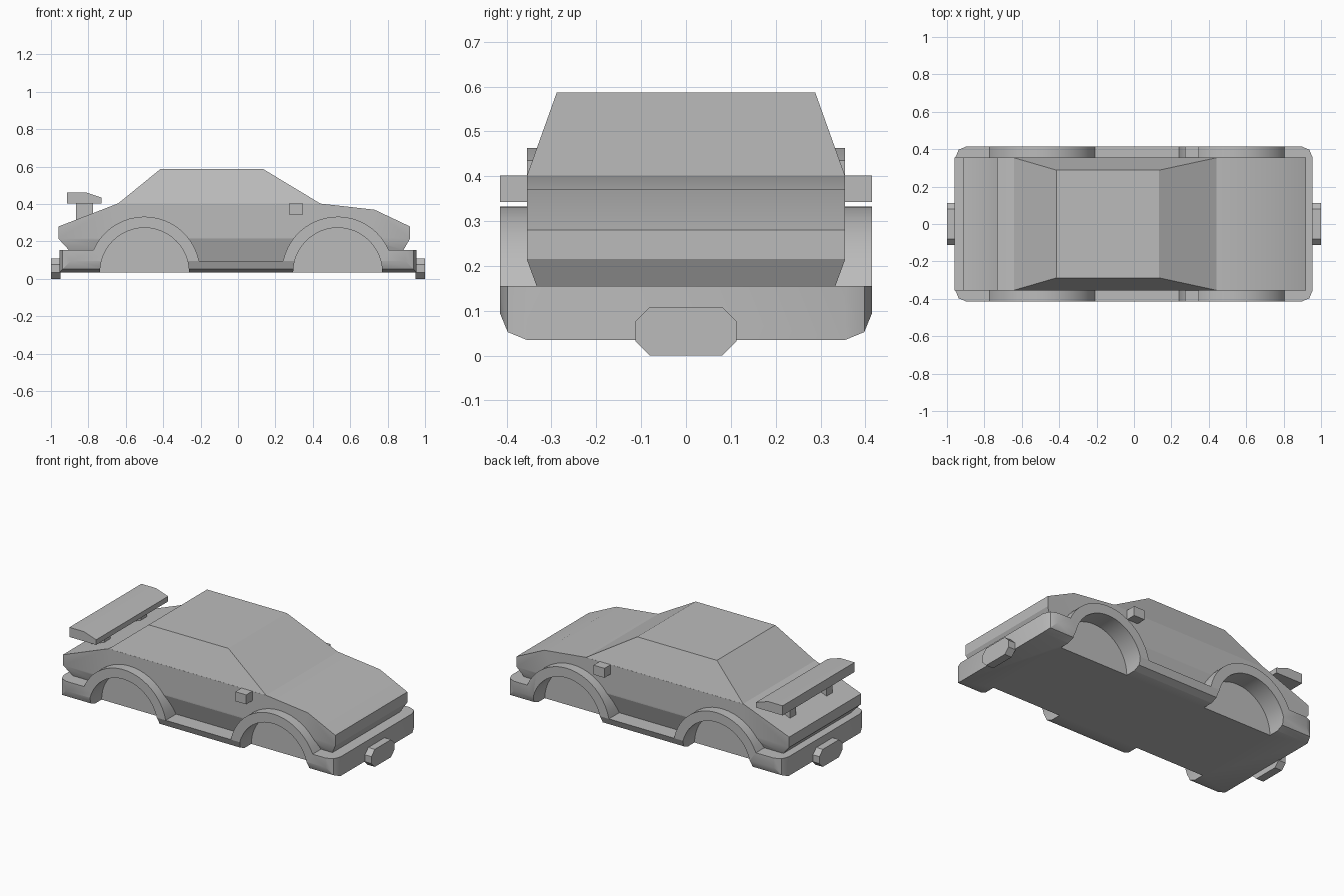
import bpy
import bmesh
from math import asin, cos, pi, radians, sin
from mathutils import Matrix

if "Cube" in bpy.data.objects:
    bpy.data.objects.remove(bpy.data.objects["Cube"])

paint = bpy.data.materials.new("plain grey")
grey = (0.5, 0.5, 0.5, 1)
paint.use_nodes = True
paint.diffuse_color = grey
paint.node_tree.nodes["Principled BSDF"].inputs["Base Color"].default_value = grey


def finish(name, bm):
    bmesh.ops.recalc_face_normals(bm, faces=bm.faces)
    mesh = bpy.data.meshes.new(name)
    bm.to_mesh(mesh)
    bm.free()
    obj = bpy.data.objects.new(name, mesh)
    bpy.context.collection.objects.link(obj)
    mesh.materials.append(paint)
    return obj


def hull(name, points):
    """Convex solid around points, mirrored across y = 0."""
    bm = bmesh.new()
    for x, y, z in points:
        bm.verts.new((x, y, z))
        bm.verts.new((x, -y, z))
    bmesh.ops.convex_hull(bm, input=bm.verts)
    bmesh.ops.dissolve_limit(bm, angle_limit=radians(1), verts=bm.verts, edges=bm.edges)
    return finish(name, bm)


def extrude(name, profile, y0, y1, corner=0):
    """Side profile (x, z) extruded from y0 to y1, with optional rounded end corners."""
    bm = bmesh.new()
    face = bm.faces.new([bm.verts.new((x, y0, z)) for x, z in profile])
    new = bmesh.ops.extrude_face_region(bm, geom=[face])["geom"]
    moved = [v for v in new if isinstance(v, bmesh.types.BMVert)]
    bmesh.ops.translate(bm, verts=moved, vec=(0, y1 - y0, 0))
    if corner:
        end = max(v.co.x for v in bm.verts) - 0.001
        edges = [e for e in bm.edges
                 if all(abs(v.co.x) > end for v in e.verts)
                 and abs(e.verts[0].co.y - e.verts[1].co.y) < 0.001]
        bmesh.ops.bevel(bm, geom=edges, offset=corner, segments=2, profile=0.5, affect='EDGES')
    return finish(name, bm)


def box(x0, x1, z0, z1):
    return [(x0, z0), (x1, z0), (x1, z1), (x0, z1)]


# Lower shell with sills, bumpers and wheel arches
BASE, BUMPER, SILL = 0.035, 0.155, 0.095
ARCH, WELL = 0.298, 0.238
REAR, FRONT = -0.5, 0.533


def arch(cx, z_start, z_end, steps=20):
    a = pi - asin((z_start - BASE) / ARCH)
    b = asin((z_end - BASE) / ARCH)
    angles = [a + (b - a) * i / steps for i in range(steps + 1)]
    return [(cx + ARCH * cos(t), BASE + ARCH * sin(t)) for t in angles]


outline = [(-0.955, BASE), (-0.955, BUMPER)]
outline += arch(REAR, BUMPER, SILL) + arch(FRONT, SILL, BUMPER)
outline += [(0.955, BUMPER), (0.955, BASE)]
lower_shell = extrude("lower_shell", outline, -0.415, 0.415, corner=0.06)

# Upper body, tapering in towards the bumpers
body = hull("upper_body", [
    (-0.905, 0.333, 0.155), (0.885, 0.333, 0.155),
    (-0.96, 0.355, 0.215), (0.92, 0.355, 0.215),
    (-0.96, 0.355, 0.28), (0.92, 0.355, 0.28),
    (0.73, 0.355, 0.37), (0.445, 0.355, 0.402), (-0.645, 0.355, 0.402)])

# Door bottoms between the arches
doors = hull("door_bottoms", [
    (x, y, z) for x in (-0.32, 0.35)
    for y, z in ((0.31, 0.085), (0.333, 0.155), (0.355, 0.215))])

# Cabin
cabin = hull("cabin", [
    (-0.645, 0.355, 0.4), (0.445, 0.355, 0.4),
    (-0.415, 0.288, 0.587), (0.135, 0.288, 0.587)])

# Wheel wells cut into the shell and body
cutters = []
for cx in (REAR, FRONT):
    for side in (-1, 1):
        bm = bmesh.new()
        place = Matrix.Translation((cx, side * 0.44, BASE)) @ Matrix.Rotation(pi / 2, 4, 'X')
        bmesh.ops.create_cone(bm, cap_ends=True, segments=48, radius1=WELL,
                              radius2=WELL, depth=0.3, matrix=place)
        cutter = finish("wheel_well_cutter", bm)
        cutter.hide_render = True
        cutters.append(cutter)
for obj in (lower_shell, body, doors):
    bpy.context.view_layer.objects.active = obj
    for cutter in cutters:
        mod = obj.modifiers.new("well", 'BOOLEAN')
        mod.operation = 'DIFFERENCE'
        mod.solver = 'EXACT'
        mod.object = cutter
        bpy.ops.object.modifier_apply(modifier=mod.name)
for cutter in cutters:
    bpy.data.objects.remove(cutter)

# Rear wing on two struts
extrude("rear_wing", [(-0.915, 0.403), (-0.73, 0.403), (-0.73, 0.435),
                      (-0.815, 0.463), (-0.915, 0.463)], -0.355, 0.355)

# Struts and door mirrors on both sides
for side, label in ((1, "left"), (-1, "right")):
    extrude(label + "_wing_strut", box(-0.865, -0.775, 0.28, 0.405), side * 0.15, side * 0.21)
    extrude(label + "_door_mirror", box(0.272, 0.347, 0.343, 0.402), side * 0.34, side * 0.415)

# Eight-sided plates on both bumpers
for end, label in ((1, "front"), (-1, "rear")):
    hull(label + "_bumper_plate", [
        (end * x, y, z) for x in (0.95, 1.0)
        for y, z in ((0.08, 0), (0.113, 0.033), (0.113, 0.076), (0.08, 0.109))])

# Smooth the curved surfaces, keep creases sharp
for obj in bpy.context.collection.objects:
    if obj.type == 'MESH' and paint.name in obj.data.materials:
        obj.data.shade_smooth()
        obj.data.set_sharp_from_angle(angle=radians(28))
